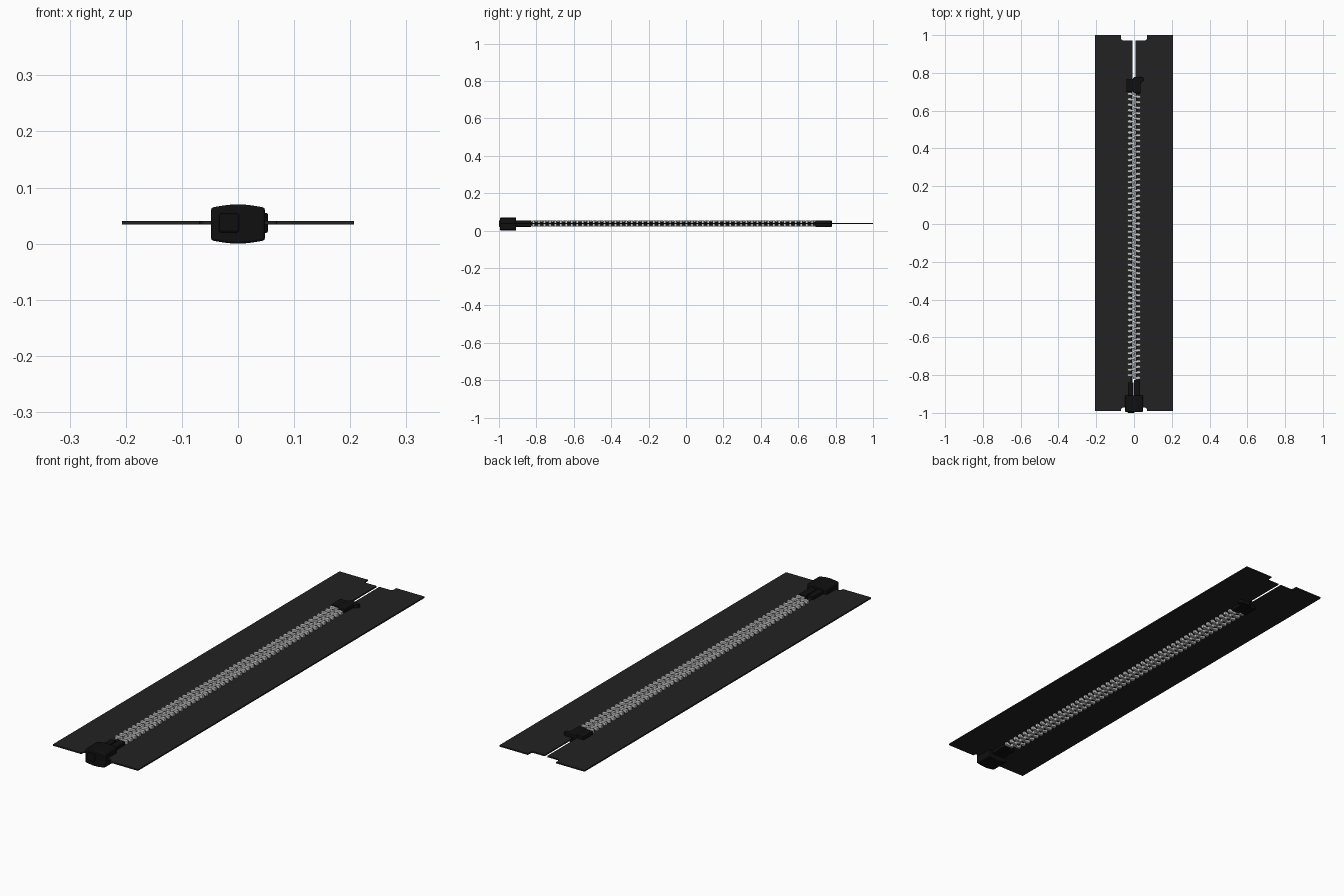
import bpy, bmesh, math
from mathutils import Vector

if "Cube" in bpy.data.objects:
    bpy.data.objects.remove(bpy.data.objects["Cube"])


def material(name, v):
    m = bpy.data.materials.new(name)
    m.diffuse_color = (v, v, v, 1)
    m.use_nodes = True
    m.node_tree.nodes["Principled BSDF"].inputs["Base Color"].default_value = m.diffuse_color
    return m


CLOTH = material("black_cloth", 0.016)
PLASTIC = material("black_plastic", 0.005)
METAL = material("pale_metal", 0.6)
ZC = 0.037  # height of the tape's mid plane


def prism(name, pts, lo, hi, mat, axis='Z', bevel=0.0):
    """Extrude a 2D outline along Z (points x,y) or Y (points x,z)."""
    bm = bmesh.new()
    place = (lambda a, b: (a, b, lo)) if axis == 'Z' else (lambda a, b: (a, lo, b))
    face = bm.faces.new([bm.verts.new(place(a, b)) for a, b in pts])
    ext = bmesh.ops.extrude_face_region(bm, geom=[face])
    verts = [g for g in ext['geom'] if isinstance(g, bmesh.types.BMVert)]
    step = Vector((0, 0, hi - lo)) if axis == 'Z' else Vector((0, hi - lo, 0))
    bmesh.ops.translate(bm, verts=verts, vec=step)
    bmesh.ops.recalc_face_normals(bm, faces=bm.faces)
    me = bpy.data.meshes.new(name)
    bm.to_mesh(me)
    bm.free()
    me.materials.append(mat)
    ob = bpy.data.objects.new(name, me)
    bpy.context.collection.objects.link(ob)
    if bevel:
        mod = ob.modifiers.new("bevel", 'BEVEL')
        mod.width = bevel
        mod.segments = 2
        mod.limit_method = 'ANGLE'
    return ob


def box(name, x0, x1, y0, y1, z0, z1, mat, bevel=0.0):
    return prism(name, [(x0, y0), (x1, y0), (x1, y1), (x0, y1)], z0, z1, mat, bevel=bevel)


def corner(cx, cy, r, a0, a1, n=4):
    return [(cx + r * math.cos(math.radians(a0 + (a1 - a0) * i / n)),
             cy + r * math.sin(math.radians(a0 + (a1 - a0) * i / n))) for i in range(n + 1)]


PITCH, COUNT, Y0 = 0.0292, 52, -0.815
for side, s in (("left", -1), ("right", 1)):
    # Cloth tape with a rounded notch at each end
    r = 0.012
    outline = [(0.207, -0.99), (0.207, 1.0), (0.069, 1.0)]
    outline += corner(0.069 - r, 0.972 + r, r, 0, -90)
    outline += [(0.007, 0.972), (0.007, -0.972)]
    outline += corner(0.069 - r, -0.972 - r, r, 90, 0) + [(0.069, -0.99)]
    prism(side + "_tape", [(s * x, y) for x, y in outline], ZC - 0.003, ZC + 0.003, CLOTH)

    # Corded bead along the tape edge
    bead = [(s * (0.017 + x), ZC + z) for x, z in corner(0, 0, 0.009, 0, 315, 7)]
    prism(side + "_cord", bead, -0.9, 0.76, CLOTH, 'Y')

    # Row of interlocking teeth: legs, waist and rounded head
    half = [(0.035, 0.0065), (0.020, 0.0075), (0.011, 0.0050), (0.005, 0.0060),
            (-0.001, 0.0066), (-0.005, 0.0040)]
    tooth = half + [(x, -y) for x, y in reversed(half)]
    y_start = Y0 + (PITCH / 2 if s < 0 else 0)
    ob = prism(side + "_teeth", [(s * x, y + y_start) for x, y in tooth],
               ZC - 0.016, ZC + 0.016, METAL, bevel=0.0018)
    arr = ob.modifiers.new("row", 'ARRAY')
    arr.count = COUNT
    arr.use_relative_offset = False
    arr.use_constant_offset = True
    arr.constant_offset_displace = (0, PITCH, 0)

# Top stops: a plain block and one with a hook
box("left_top_stop", -0.040, -0.004, 0.700, 0.768, ZC - 0.018, ZC + 0.018, PLASTIC, 0.005)
hook = [(-0.002, 0.692), (0.034, 0.692), (0.036, 0.752), (0.048, 0.756),
        (0.054, 0.764), (0.053, 0.773), (0.040, 0.777), (0.004, 0.780), (-0.008, 0.768), (-0.008, 0.715)]
prism("right_top_stop", hook, ZC - 0.018, ZC + 0.018, PLASTIC, bevel=0.004)

# Retaining box at the bottom, bowed above and below
n = 10
bow = [(-0.048 + 0.096 * i / n, 0.064 + 0.006 * math.sin(math.pi * i / n)) for i in range(n + 1)]
section = bow + [(x, 2 * 0.035 - z) for x, z in reversed(bow)]
ob = prism("retaining_box", section, -0.994, -0.908, PLASTIC, 'Y', bevel=0.004)
ob.modifiers["bevel"].angle_limit = math.radians(40)
ob.select_set(True)
bpy.context.view_layer.objects.active = ob
bpy.ops.object.shade_smooth_by_angle(angle=math.radians(35))

# Pin ends in front of the box and the pins leading to the teeth
box("insertion_pin_end", -0.034, 0.002, -1.0, -0.985, 0.020, 0.054, PLASTIC, 0.004)
box("left_pin", -0.032, -0.003, -0.93, -0.838, ZC - 0.017, ZC + 0.017, PLASTIC, 0.004)
box("right_pin", -0.001, 0.032, -0.93, -0.826, ZC - 0.017, ZC + 0.017, PLASTIC, 0.004)
